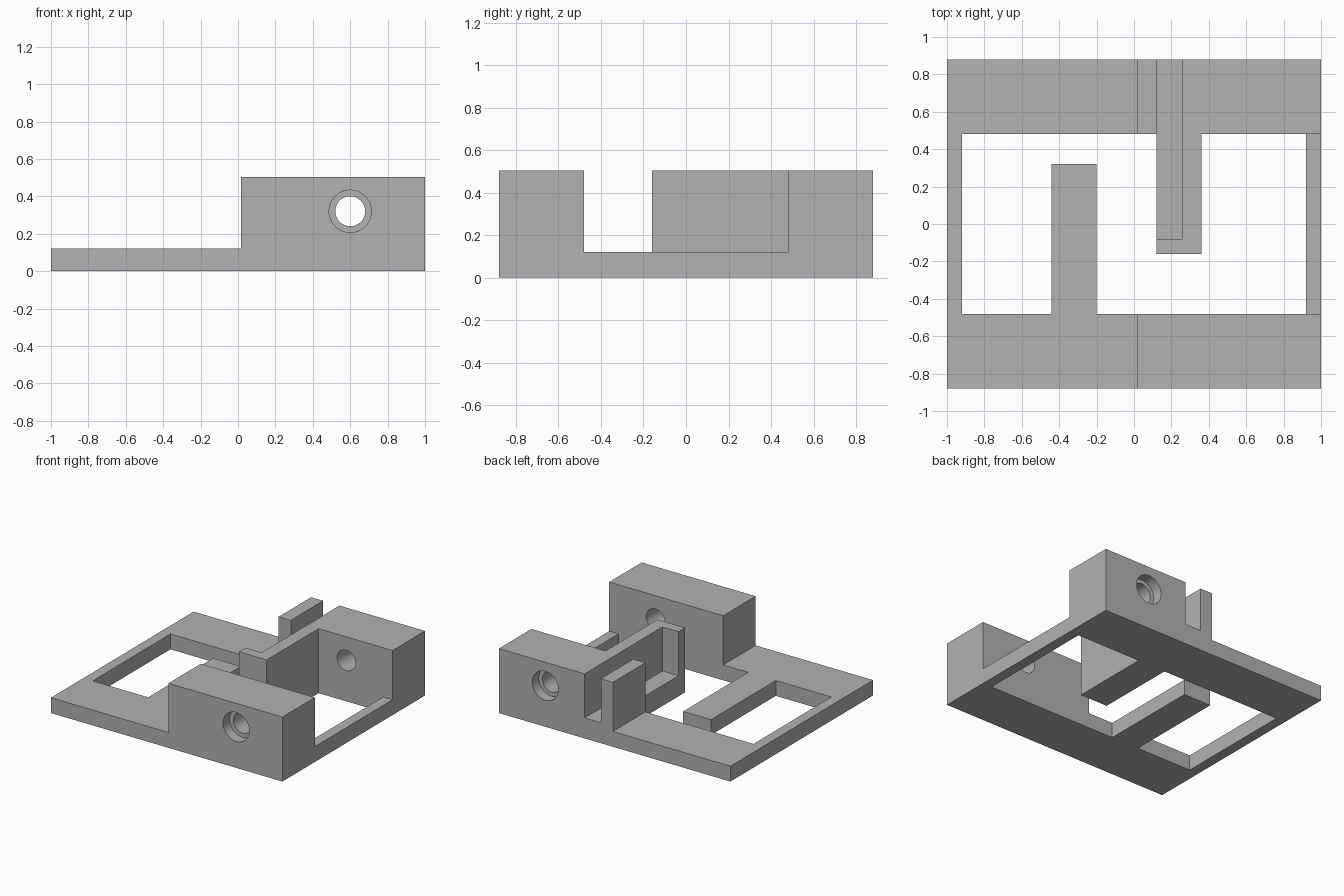
import bpy
import bmesh
from math import radians
from mathutils import Matrix

cube = bpy.data.objects.get("Cube")
if cube:
    bpy.data.objects.remove(cube, do_unlink=True)

grey = bpy.data.materials.new("mid_grey")
grey.use_nodes = True
colour = (0.445, 0.445, 0.445, 1)
grey.diffuse_color = colour
grey.node_tree.nodes["Principled BSDF"].inputs["Base Color"].default_value = colour

HALF_Y, INNER_Y = 0.88, 0.48
PLATE, TOP, SLOT_FLOOR = 0.12, 0.504, 0.16
BLOCK_X, ARM_X, SLOT_X = 0.015, 0.12, 0.26
BORE_X, BORE_Z = 0.6, 0.32


def finish(name, bm):
    mesh = bpy.data.meshes.new(name)
    bm.to_mesh(mesh)
    bm.free()
    mesh.materials.append(grey)
    obj = bpy.data.objects.new(name, mesh)
    bpy.context.collection.objects.link(obj)
    return obj


def box(name, x, y, z):
    bm = bmesh.new()
    bmesh.ops.create_cube(bm, size=1)
    for v in bm.verts:
        for i, (low, high) in enumerate((x, y, z)):
            v.co[i] = high if v.co[i] > 0 else low
    return finish(name, bm)


def bore(name, radius, y0, y1):
    bm = bmesh.new()
    place = Matrix.Translation((BORE_X, (y0 + y1) / 2, BORE_Z)) @ Matrix.Rotation(radians(90), 4, 'X')
    bmesh.ops.create_cone(bm, cap_ends=True, segments=48, radius1=radius,
                          radius2=radius, depth=abs(y1 - y0), matrix=place)
    return finish(name, bm)


def cut(obj, cutter):
    cutter.hide_render = True
    mod = obj.modifiers.new("cut", 'BOOLEAN')
    mod.operation = 'DIFFERENCE'
    mod.solver = 'EXACT'
    mod.object = cutter
    bpy.ops.object.select_all(action='DESELECT')
    bpy.context.view_layer.objects.active = obj
    obj.select_set(True)
    bpy.ops.object.modifier_apply(modifier=mod.name)
    bpy.data.objects.remove(cutter, do_unlink=True)


# Base plate with its large opening
base = box("base_frame", (-1, 1), (-HALF_Y, HALF_Y), (0, PLATE))
cut(base, box("opening_cutter", (-0.92, 0.92), (-INNER_Y, INNER_Y), (-0.1, 0.3)))

# Flat tongue reaching into the opening
box("front_tongue", (-0.44, -0.2), (-INNER_Y, 0.32), (0, PLATE))

# Raised blocks, each with a counterbored hole from its outer face
blocks = {}
for name, side in (("front_block", -1), ("back_block", 1)):
    y = sorted((side * INNER_Y, side * HALF_Y))
    block = box(name, (BLOCK_X, 1), y, (PLATE, TOP))
    cut(block, bore("bore_cutter", 0.08, side * 0.4, side * 1))
    cut(block, bore("counterbore_cutter", 0.113, side * (HALF_Y - 0.08), side * 1))
    blocks[name] = block

# Tall arm, and the slot running through it and the back block
arm = box("slotted_arm", (ARM_X, 0.36), (-0.16, INNER_Y), (0, TOP))
cut(arm, box("arm_slot_cutter", (0, SLOT_X), (-0.08, 1), (SLOT_FLOOR, 1)))
cut(blocks["back_block"], box("block_slot_cutter", (ARM_X, SLOT_X), (0.3, 1), (SLOT_FLOOR, 1)))

# Smooth bores with sharp edges
for obj in blocks.values():
    bpy.ops.object.select_all(action='DESELECT')
    bpy.context.view_layer.objects.active = obj
    obj.select_set(True)
    bpy.ops.object.shade_smooth_by_angle(angle=radians(30))
